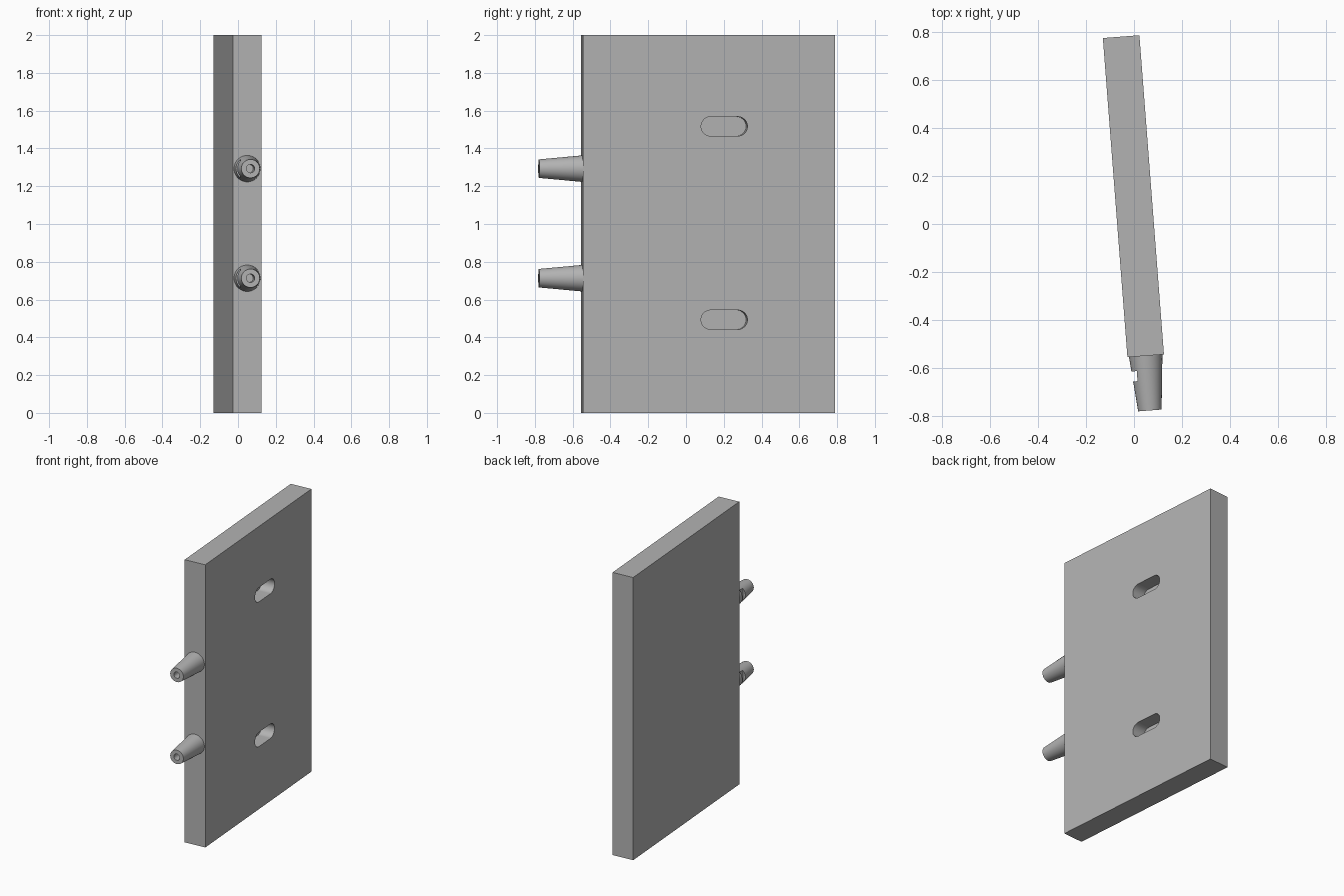
import bpy
import math
from mathutils import Matrix, Vector

if "Cube" in bpy.data.objects:
    bpy.data.objects.remove(bpy.data.objects["Cube"], do_unlink=True)

THICK, LENGTH, HEIGHT = 0.153, 1.337, 2.0
FRONT = -LENGTH / 2
# The whole assembly is turned slightly about the vertical axis
FRAME = Matrix.Translation((-0.0025, 0.116, 0)) @ Matrix.Rotation(math.radians(4.4), 4, 'Z')

grey = bpy.data.materials.new("plain grey")
grey.use_nodes = True
colour = (0.45, 0.45, 0.45, 1)
grey.diffuse_color = colour
grey.node_tree.nodes["Principled BSDF"].inputs["Base Color"].default_value = colour


def finish(name):
    obj = bpy.context.object
    obj.name = name
    obj.data.materials.append(grey)
    bpy.ops.object.transform_apply(location=True, rotation=True, scale=True)
    return obj


def box(name, centre, size):
    bpy.ops.mesh.primitive_cube_add(size=1, location=centre)
    bpy.context.object.scale = size
    return finish(name)


def cone(name, start, direction, length, r1, r2):
    axis = Vector(direction)
    bpy.ops.mesh.primitive_cone_add(
        vertices=48, radius1=r1, radius2=r2, depth=length,
        location=Vector(start) + axis * length / 2,
        rotation=axis.to_track_quat('Z', 'Y').to_euler())
    return finish(name)


def cut(target, cutter):
    cutter.hide_render = True
    mod = target.modifiers.new("cut", 'BOOLEAN')
    mod.operation = 'DIFFERENCE'
    mod.solver = 'EXACT'
    mod.object = cutter
    bpy.context.view_layer.objects.active = target
    bpy.ops.object.modifier_apply(modifier=mod.name)
    bpy.data.objects.remove(cutter, do_unlink=True)


def smooth(obj):
    bpy.ops.object.select_all(action='DESELECT')
    obj.select_set(True)
    bpy.context.view_layer.objects.active = obj
    bpy.ops.object.shade_smooth_by_angle(angle=math.radians(30))
    obj.matrix_world = FRAME


# Panel with two blind rounded slots in its left face
panel = box("panel", (0, 0, HEIGHT / 2), (THICK, LENGTH, HEIGHT))
SLOT_R, SLOT_HALF, SLOT_Y, SLOT_DEPTH = 0.051, 0.072, 0.081, 0.095
for z in (0.493, 1.517):
    floor_x = THICK / 2 - SLOT_DEPTH
    for side in (-1, 1):
        end = cone("slot_end", (floor_x, SLOT_Y + side * SLOT_HALF, z),
                   (1, 0, 0), 0.2, SLOT_R, SLOT_R)
        cut(panel, end)
    cut(panel, box("slot_middle", (floor_x + 0.1, SLOT_Y, z),
                   (0.2, SLOT_HALF * 2, SLOT_R * 2)))
smooth(panel)

# Tapered pegs with a bored tip and a locking notch on the right side
PEG = 0.229
for name, z in (("lower_peg", 0.713), ("upper_peg", 1.293)):
    peg = cone(name, (0, FRONT, z), (0, -1, 0), PEG, 0.07, 0.049)
    cut(peg, cone("bore", (0, FRONT - PEG - 0.02, z), (0, 1, 0), 0.12, 0.022, 0.022))
    cut(peg, box("notch", (-0.092, FRONT - 0.082, z), (0.1, 0.042, 0.2)))
    smooth(peg)
